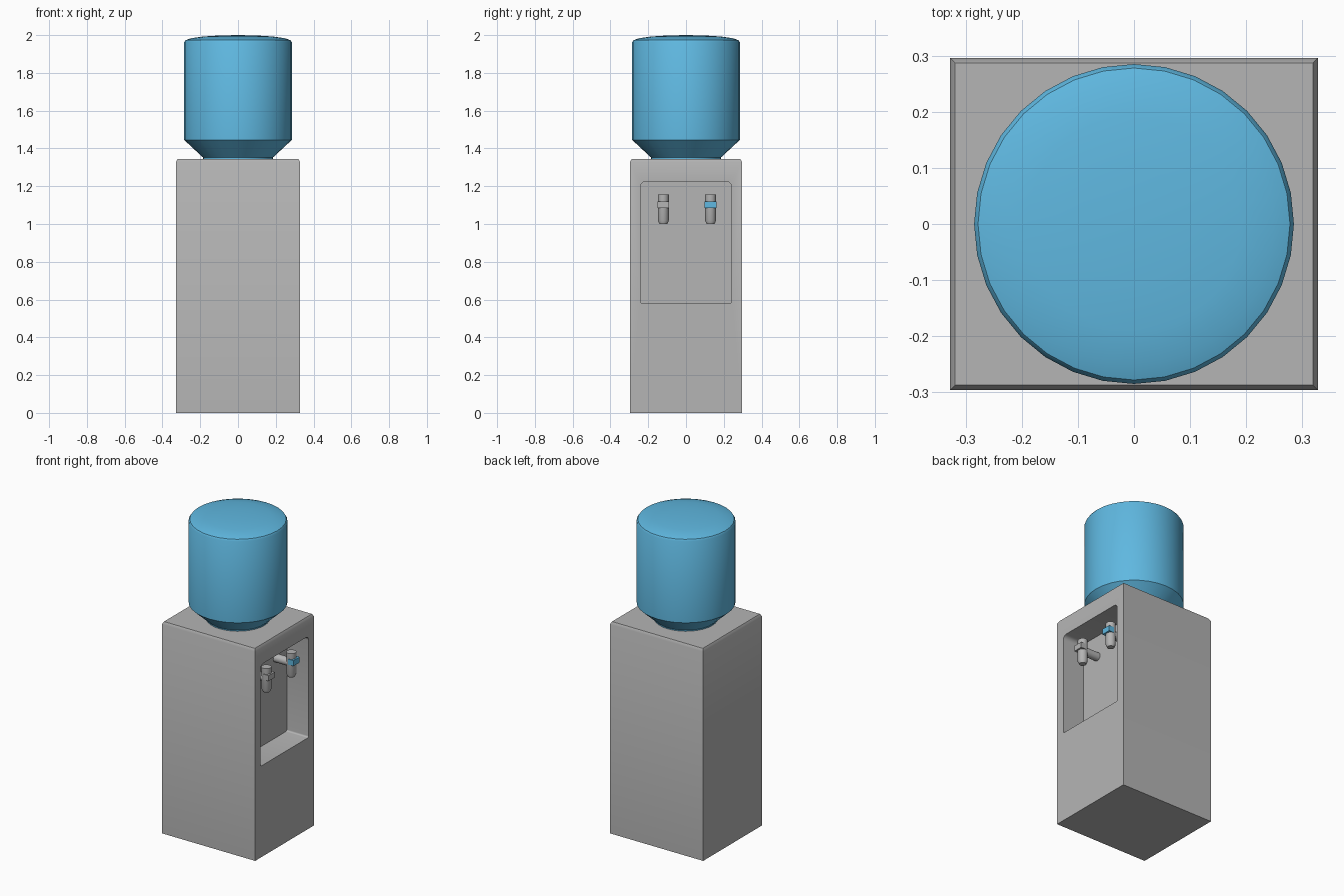
import bpy, bmesh, math
from mathutils import Matrix, Vector

cube = bpy.data.objects.get("Cube")
if cube:
    bpy.data.objects.remove(cube, do_unlink=True)


def material(name, rgb):
    m = bpy.data.materials.new(name)
    m.use_nodes = True
    m.diffuse_color = (*rgb, 1)
    m.node_tree.nodes["Principled BSDF"].inputs["Base Color"].default_value = (*rgb, 1)
    return m


GREY = material("cabinet grey", (0.46, 0.46, 0.46))
BLUE = material("water blue", (0.115, 0.48, 0.75))


def finish(bm, name, mat, smooth=None):
    bmesh.ops.recalc_face_normals(bm, faces=bm.faces)
    mesh = bpy.data.meshes.new(name)
    bm.to_mesh(mesh)
    bm.free()
    obj = bpy.data.objects.new(name, mesh)
    bpy.context.collection.objects.link(obj)
    mesh.materials.append(mat)
    bpy.ops.object.select_all(action='DESELECT')
    obj.select_set(True)
    bpy.context.view_layer.objects.active = obj
    if smooth:
        bpy.ops.object.shade_smooth_by_angle(angle=math.radians(smooth))
    return obj


def box(name, mat, lo, hi):
    bm = bmesh.new()
    lo, hi = Vector(lo), Vector(hi)
    bmesh.ops.create_cube(bm, size=1, matrix=Matrix.Translation((lo + hi) / 2)
                          @ Matrix.Diagonal((*(hi - lo), 1)))
    return finish(bm, name, mat)


def lathe(name, mat, profile, sides, place=Matrix()):
    """Revolve (radius, height) points about z; open ends are capped."""
    bm = bmesh.new()
    vs = [bm.verts.new((r, 0, z)) for r, z in profile]
    es = [bm.edges.new(pair) for pair in zip(vs, vs[1:])]
    bmesh.ops.spin(bm, geom=vs + es, cent=(0, 0, 0), axis=(0, 0, 1),
                   angle=math.tau, steps=sides)
    bmesh.ops.remove_doubles(bm, verts=bm.verts, dist=0.0005)
    bmesh.ops.holes_fill(bm, edges=[e for e in bm.edges if e.is_boundary], sides=0)
    bm.transform(place)
    return finish(bm, name, mat, 35)


# Cabinet with a chamfered top rim
HX, HY, TOP = 0.328, 0.296, 1.345
bm = bmesh.new()
rings = []
for inset, z in ((0, 0), (0, TOP - 0.016), (0.009, TOP)):
    x, y = HX - inset, HY - inset
    rings.append([bm.verts.new((sx * x, sy * y, z))
                  for sx, sy in ((-1, -1), (1, -1), (1, 1), (-1, 1))])
bm.faces.new(rings[0])
bm.faces.new(rings[-1])
for a, b in zip(rings, rings[1:]):
    for i in range(4):
        j = (i + 1) % 4
        bm.faces.new((a[i], a[j], b[j], b[i]))
cabinet = finish(bm, "cabinet", GREY)

# Dispensing recess with rounded corners
BACK = 0.175
bm = bmesh.new()
outline = []
corners = ((1, 1.225, 0.028, 0), (-1, 1.225, 0.028, 90),
           (-1, 0.58, 0.01, 180), (1, 0.58, 0.01, 270))
for side, z, r, start in corners:
    cy = side * (0.241 - r)
    cz = z - r if start < 180 else z + r
    for k in range(6):
        a = math.radians(start + 18 * k)
        outline.append(bm.verts.new((BACK, cy + r * math.cos(a), cz + r * math.sin(a))))
face = bm.faces.new(outline)
new = bmesh.ops.extrude_face_region(bm, geom=[face])["geom"]
bmesh.ops.translate(bm, vec=(0.3, 0, 0),
                    verts=[v for v in new if isinstance(v, bmesh.types.BMVert)])
cutter = finish(bm, "recess_cutter", GREY)
cutter.hide_render = True

cut = cabinet.modifiers.new("recess", 'BOOLEAN')
cut.operation = 'DIFFERENCE'
cut.solver = 'EXACT'
cut.object = cutter
bpy.ops.object.select_all(action='DESELECT')
cabinet.select_set(True)
bpy.context.view_layer.objects.active = cabinet
bpy.ops.object.modifier_apply(modifier=cut.name)
bpy.data.objects.remove(cutter, do_unlink=True)
bpy.ops.object.shade_smooth_by_angle(angle=math.radians(30))

# Water bottle standing upside down on the cabinet
lathe("water_bottle", BLUE,
      [(0.185, 1.33), (0.185, 1.352), (0.285, 1.445), (0.285, 1.962), (0.278, 1.973),
       (0.25, 1.983), (0.19, 1.992), (0.1, 1.998), (0, 2.0)], 32)

# Two taps, each with a pipe to the recess wall and a push lever
TAP_X = 0.284
for name, y, lever in (("hot", -0.12, GREY), ("cold", 0.13, BLUE)):
    lathe(name + "_tap", GREY,
          [(0, 1.0), (0.021, 1.0), (0.029, 1.018), (0.029, 1.156), (0, 1.156)], 16,
          Matrix.Translation((TAP_X, y, 0)))
    lathe(name + "_pipe", GREY, [(0.026, 0), (0.026, TAP_X - BACK + 0.005)], 16,
          Matrix.Translation((BACK - 0.005, y, 1.088)) @ Matrix.Rotation(math.pi / 2, 4, 'Y'))
    box(name + "_lever", lever, (TAP_X, y - 0.031, 1.085), (0.321, y + 0.031, 1.12))
